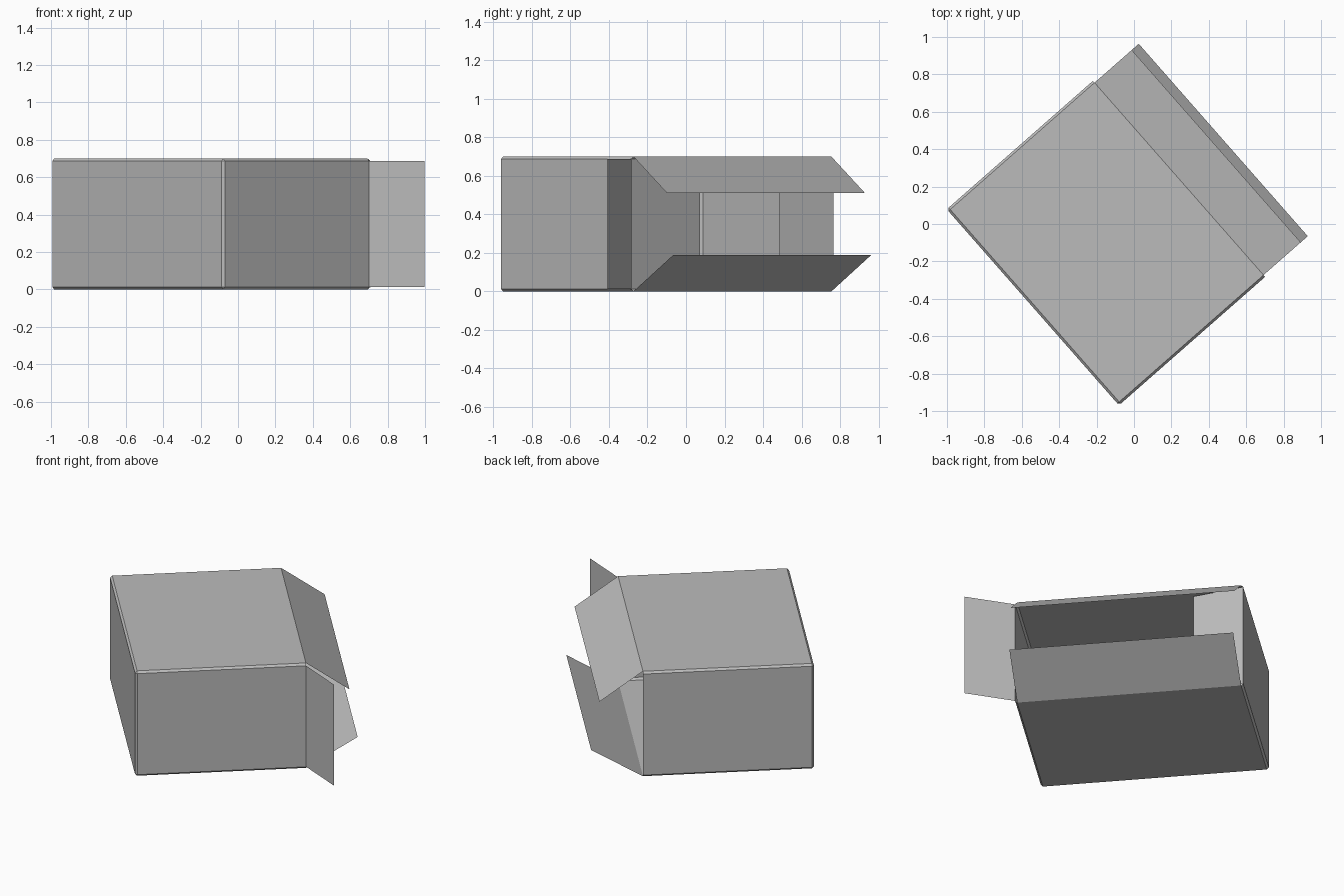
import bpy, bmesh, math
from mathutils import Vector, Matrix

if "Cube" in bpy.data.objects:
    bpy.data.objects.remove(bpy.data.objects["Cube"])

# Sizes of the carton lying on its side, mouth facing local +x
DEPTH, WIDTH, HEIGHT, CHAMFER = 1.04, 1.395, 0.70, 0.013
PLACE = Matrix.Translation((-0.15, -0.102, HEIGHT / 2)) @ Matrix.Rotation(math.radians(41.3), 4, 'Z')

card = bpy.data.materials.new("grey card")
card.diffuse_color = (0.5, 0.5, 0.5, 1)
card.use_nodes = True
card.node_tree.nodes["Principled BSDF"].inputs["Base Color"].default_value = card.diffuse_color


def add_object(name, bm):
    mesh = bpy.data.meshes.new(name)
    bm.to_mesh(mesh)
    bm.free()
    mesh.materials.append(card)
    obj = bpy.data.objects.new(name, mesh)
    bpy.context.collection.objects.link(obj)
    obj.matrix_world = PLACE
    return obj


# Box body: thin open shell with small chamfers on the folds
bm = bmesh.new()
bmesh.ops.create_cube(bm, size=1, matrix=Matrix.Diagonal((DEPTH, WIDTH, HEIGHT, 1)))
mouth = [f for f in bm.faces if f.normal.x > 0.9]
bmesh.ops.delete(bm, geom=mouth, context='FACES_ONLY')
folds = [e for e in bm.edges if not e.is_boundary]
bmesh.ops.bevel(bm, geom=folds, offset=CHAMFER, segments=1, affect='EDGES', profile=0.5)
add_object("box_body", bm)


# Flaps: flat sheets hinged on the mouth edges
def flap(name, a, b, swing):
    bm = bmesh.new()
    a, b, s = Vector(a), Vector(b), Vector(swing)
    bm.faces.new([bm.verts.new(p) for p in (a, b, b + s, a + s)])
    add_object(name, bm)


x, y, z = DEPTH / 2, WIDTH / 2, HEIGHT / 2
yi, zi = y - CHAMFER, z - CHAMFER
flap("top_flap", (x, -yi, z), (x, yi, z), (0.265, 0, -0.19))
flap("bottom_flap", (x, yi, -z), (x, -yi, -z), (0.315, 0, 0.19))
flap("outer_side_flap", (x, -y, -zi), (x, -y, zi), (0.139, -0.289, 0))
flap("inner_side_flap", (x, y, zi), (x, y, -zi), (-0.068, -0.313, 0))
